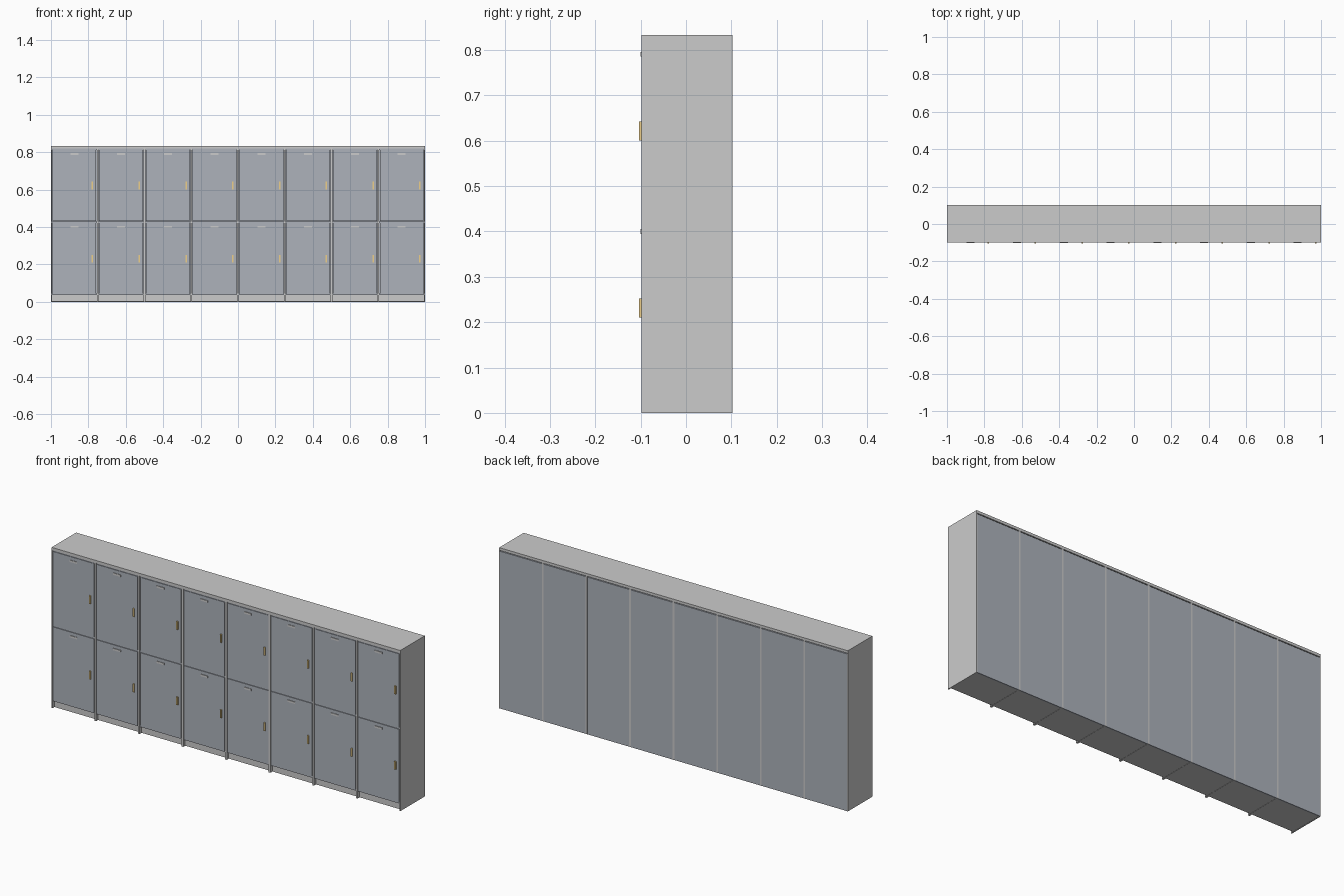
import bpy

if "Cube" in bpy.data.objects:
    bpy.data.objects.remove(bpy.data.objects["Cube"])

FRONT, BACK, H = -0.0985, 0.102, 0.833
COLS, PITCH, WALL = 8, 0.25, 0.010


def material(name, rgb):
    m = bpy.data.materials.new(name)
    m.diffuse_color = (*rgb, 1)
    m.use_nodes = True
    m.node_tree.nodes["Principled BSDF"].inputs["Base Color"].default_value = m.diffuse_color
    return m


slate = material("slate_paint", (0.42, 0.45, 0.50))
brass = material("brass", (0.85, 0.62, 0.25))


def box(name, x0, x1, y0, y1, z0, z1, mat=None):
    bpy.ops.mesh.primitive_cube_add(
        size=1, location=((x0 + x1) / 2, (y0 + y1) / 2, (z0 + z1) / 2))
    ob = bpy.context.object
    ob.name = name
    ob.scale = (x1 - x0, y1 - y0, z1 - z0)
    bpy.ops.object.transform_apply(location=False, rotation=False, scale=True)
    if mat:
        ob.data.materials.append(mat)
    return ob


# Top slab and recessed plinth
box("top_panel", -1, 1, FRONT, BACK, 0.819, H)
box("plinth", -0.996, 0.996, FRONT + 0.015, BACK - 0.002, 0.001, 0.036)

# Upright walls: half thickness at the two ends
for i in range(COLS + 1):
    x = -1 + i * PITCH
    box("upright", max(x - WALL / 2, -1), min(x + WALL / 2, 1),
        FRONT, BACK, 0, 0.819)

for i in range(COLS):
    x0, x1 = -1 + i * PITCH + WALL / 2, -1 + (i + 1) * PITCH - WALL / 2
    xc = (x0 + x1) / 2
    # Back panel and horizontal shelves of one locker column
    box("back_panel", x0, x1, BACK - 0.008, BACK - 0.0005, 0.0, 0.815, slate)
    for z in (0.036, 0.4225, 0.813):
        box("shelf", x0, x1, FRONT + 0.004, BACK - 0.008, z, z + 0.008, slate)
    # Two doors with a label plate and a lock each
    for z in (0.041, 0.432):
        box("door", x0 + 0.003, x1 - 0.003, FRONT + 0.001, FRONT + 0.009,
            z, z + 0.381, slate)
        box("label_plate", xc - 0.021, xc + 0.021, FRONT - 0.002, FRONT + 0.002,
            z + 0.354, z + 0.364)
        box("lock", xc + 0.093, xc + 0.101, FRONT - 0.005, FRONT + 0.002,
            z + 0.169, z + 0.211, brass)
